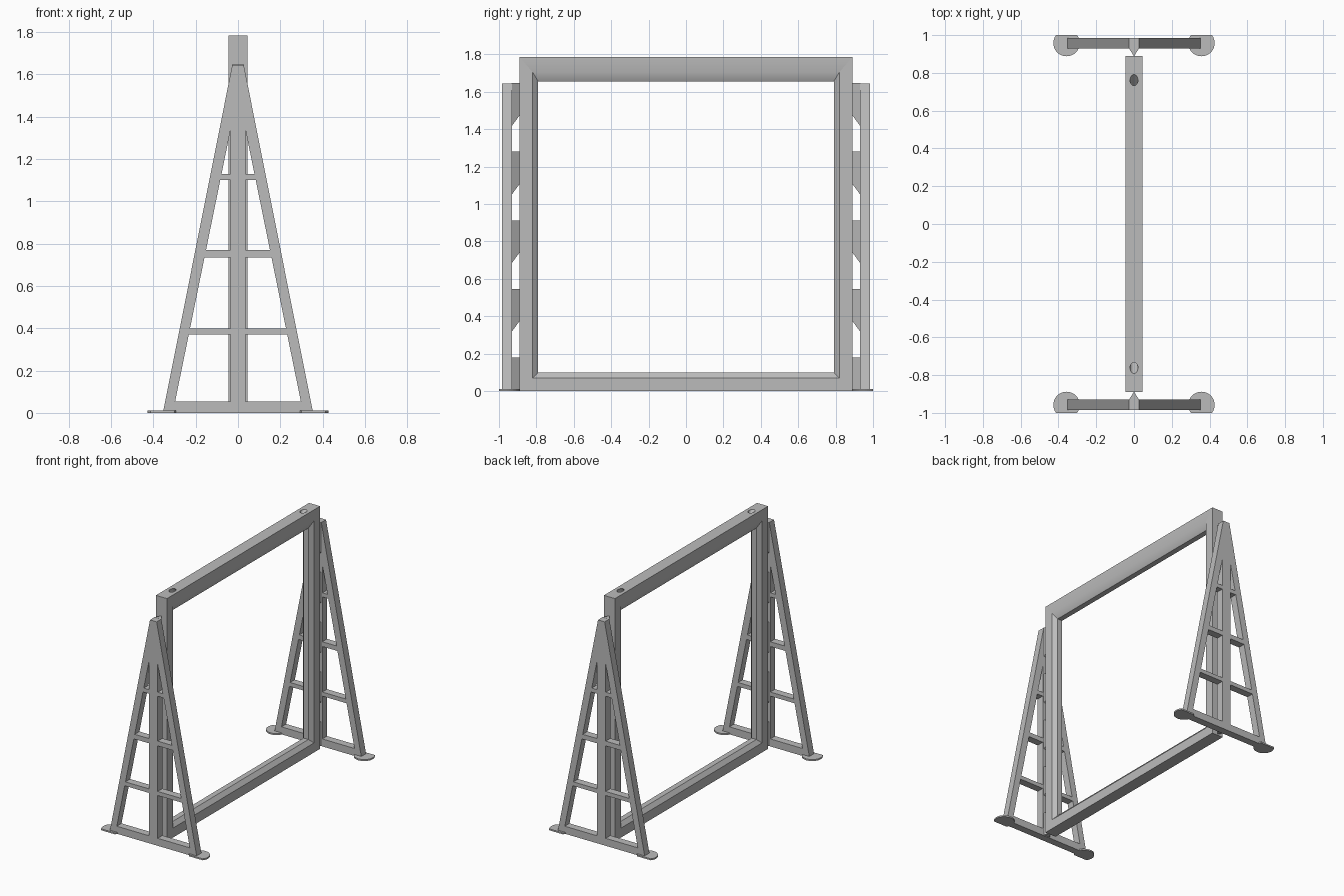
import bpy, bmesh, math

if "Cube" in bpy.data.objects:
    bpy.data.objects.remove(bpy.data.objects["Cube"])

grey = bpy.data.materials.new("plain grey")
grey.use_nodes = True
COLOUR = (0.5, 0.5, 0.5, 1)
grey.diffuse_color = COLOUR
grey.node_tree.nodes["Principled BSDF"].inputs["Base Color"].default_value = COLOUR


def finish(name, bm):
    bmesh.ops.recalc_face_normals(bm, faces=bm.faces)
    mesh = bpy.data.meshes.new(name)
    bm.to_mesh(mesh)
    bm.free()
    mesh.materials.append(grey)
    obj = bpy.data.objects.new(name, mesh)
    bpy.context.collection.objects.link(obj)
    return obj


def select_only(obj):
    bpy.ops.object.select_all(action='DESELECT')
    obj.select_set(True)
    bpy.context.view_layer.objects.active = obj


def loft(bm, rings, closed=False):
    """Bridge rings of points; cap the ends unless the loft is closed."""
    rows = [[bm.verts.new(p) for p in ring] for ring in rings]
    n = len(rows[0])
    pairs = list(zip(rows, rows[1:])) + ([(rows[-1], rows[0])] if closed else [])
    for a, b in pairs:
        for i in range(n):
            j = (i + 1) % n
            bm.faces.new((a[i], a[j], b[j], b[i]))
    if not closed:
        bm.faces.new(rows[0])
        bm.faces.new(rows[-1])
    return rows


# Rectangular frame: chamfered profile swept round four mitred corners
# each profile point: inset of posts and bottom, inset of top bar, x
half = [(0, 0, 0.045), (0.07, 0.08, 0.045), (0.10, 0.13, 0.02)]
profile = half + [(d, t, -x) for d, t, x in reversed(half)]
W, H = 0.89, 1.785
rings = []
for side, top in ((-1, False), (1, False), (1, True), (-1, True)):
    rings.append([(x, side * (W - d), H - t if top else d) for d, t, x in profile])
bm = bmesh.new()
rows = loft(bm, rings, closed=True)
for row in rows:
    for i, v in enumerate(row):
        bm.edges.get((v, row[(i + 1) % len(row)])).smooth = False
frame = finish("main_frame", bm)

# Slanted blind holes in the top bar
for s in (-1, 1):
    bpy.ops.mesh.primitive_cylinder_add(vertices=24, radius=0.021, depth=0.2,
                                        location=(0, s * 0.762, H),
                                        rotation=(-s * math.radians(45), 0, 0))
    cutter = bpy.context.object
    cutter.hide_render = True
    cutter.data.materials.append(grey)
    select_only(frame)
    mod = frame.modifiers.new("hole", 'BOOLEAN')
    mod.operation = 'DIFFERENCE'
    mod.solver = 'EXACT'
    mod.object = cutter
    bpy.ops.object.modifier_apply(modifier=mod.name)
    bpy.data.objects.remove(cutter)
select_only(frame)
bpy.ops.object.shade_smooth_by_angle(angle=math.radians(30))


# Triangular side supports: filled outline with window cut-outs
STRUT, APEX, SLOPE = 0.036, 1.335, 0.204
windows = [(0.055, 0.37), (0.40, 0.735), (0.77, 1.10), (1.13, APEX)]


def edge_x(z):
    return STRUT + (APEX - z) * SLOPE


def support(name, y):
    loops = [[(-0.355, 0), (0.355, 0), (0.027, 1.645), (-0.027, 1.645)]]
    for lo, hi in windows:
        for s in (-1, 1):
            pts = [(s * STRUT, lo), (s * edge_x(lo), lo), (s * edge_x(hi), hi)]
            if hi < APEX:
                pts.append((s * STRUT, hi))
            loops.append(pts)
    curve = bpy.data.curves.new(name, 'CURVE')
    curve.dimensions = '2D'
    curve.fill_mode = 'BOTH'
    curve.extrude = 0.0275
    curve.materials.append(grey)
    for pts in loops:
        spline = curve.splines.new('POLY')
        spline.points.add(len(pts) - 1)
        for p, (x, z) in zip(spline.points, pts):
            p.co = (x, z, 0, 1)
        spline.use_cyclic_u = True
    obj = bpy.data.objects.new(name, curve)
    bpy.context.collection.objects.link(obj)
    obj.location = (0, y, 0)
    obj.rotation_euler = (math.pi / 2, 0, 0)
    select_only(obj)
    bpy.ops.object.convert(target='MESH')
    bpy.ops.object.shade_flat()


for s, end in ((-1, "front"), (1, "back")):
    support(end + "_support", s * 0.957)

    # Wedge-shaped snap-off connectors between support and frame
    bm = bmesh.new()
    for i in range(5):
        top = 0.18 + i * 0.3665
        low_out, low_in = max(top - 0.23, 0.005), max(top - 0.17, 0.005)
        ya, yb = s * 0.932, s * 0.888
        loft(bm, [[(-0.028, ya, low_out), (0.028, ya, low_out), (0, yb, low_in)],
                  [(-0.028, ya, top), (0.028, ya, top), (0, yb, top)]])
    finish(end + "_connectors", bm)

    # Thin round foot pads, cut straight on the outer edge
    for sx, hand in ((-1, "right"), (1, "left")):
        ring = []
        for k in range(40):
            a = math.tau * k / 40
            y = min(0.958 + 0.07 * math.sin(a), 1.0)
            ring.append((sx * 0.357 + 0.07 * math.cos(a), s * y))
        bm = bmesh.new()
        loft(bm, [[(x, y, z) for x, y in ring] for z in (0, 0.011)])
        finish(end + "_" + hand + "_foot_pad", bm)
